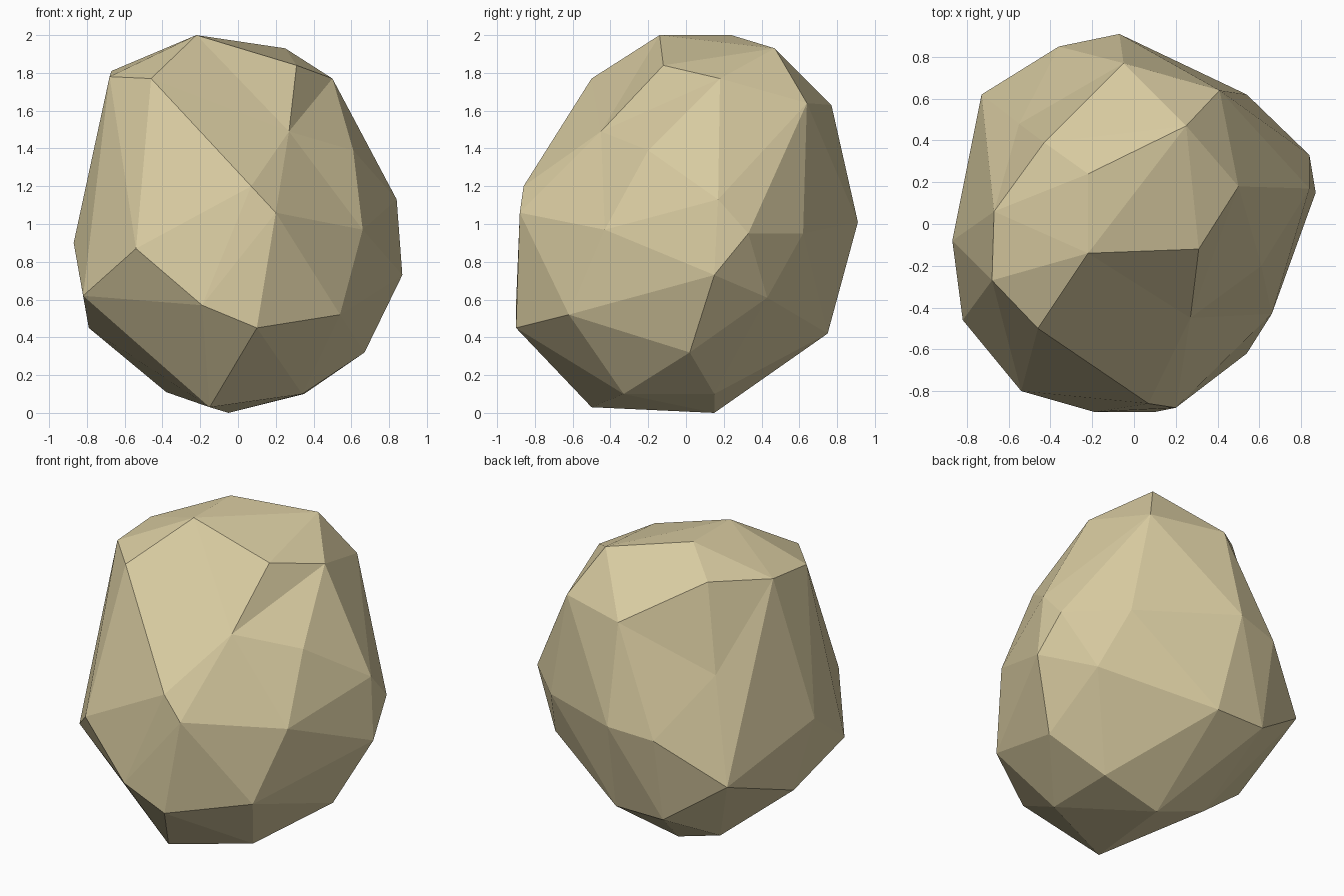
import bpy
import bmesh
from mathutils import Vector

# Remove the default cube
default_cube = bpy.data.objects.get("Cube")
if default_cube:
    bpy.data.objects.remove(default_cube, do_unlink=True)

CENTRE = Vector((0, 0, 1))


def make_material(name, colour):
    material = bpy.data.materials.new(name)
    material.use_nodes = True
    material.diffuse_color = colour
    shader = material.node_tree.nodes["Principled BSDF"]
    shader.inputs["Base Color"].default_value = colour
    shader.inputs["Roughness"].default_value = 0.9
    return material


def add_corners(bm, corners, lift=1.0):
    """Add corners given in hundredths; lift pushes them away from the centre.
    Returns each new vertex together with its final resting place."""
    placed = []
    for corner in corners:
        rest = Vector(corner) / 100
        raised = CENTRE + (rest - CENTRE) * lift
        placed.append((bm.verts.new(raised), rest))
    return placed


# Corner bands of the boulder, from the top down
crown = [(-22, -14, 200), (-22, 24, 200), (25, 47, 193), (31, -12, 184),
         (50, 18, 177), (-46, -50, 177), (-68, -27, 178), (-67, 6, 181),
         (-43, 39, 185)]
shoulder = [(-5, 77, 163), (41, 64, 164), (61, -20, 139), (7, -86, 120),
            (20, -88, 106), (84, 17, 113)]
belly = [(66, -43, 97), (84, 33, 95), (54, 62, 95), (-7, 91, 101),
         (-36, 85, 97), (-87, -8, 90), (-54, -80, 87), (87, 15, 73),
         (-73, 62, 68), (64, 43, 61), (-82, -46, 62), (-19, -90, 57)]
skirt = [(54, -62, 52), (10, -90, 45), (-79, 2, 45), (-2, 75, 42),
         (-36, 75, 42), (67, 2, 32)]
foot = [(34, -33, 10), (35, 15, 10), (-38, 19, 11), (-15, -50, 3), (-5, 15, 0)]

# Hollows: the diagonal notch in front and the dimple at the back
notch_top = [(27, -45, 149)]
notch_bottom = [(-9, -75, 113)]
back_dimple = [(-55, 48, 131)]

# Wrap a faceted skin around the corners while the hollows are raised
bm = bmesh.new()
placed = []
for band in (crown, shoulder, belly, skirt, foot):
    placed += add_corners(bm, band)
placed += add_corners(bm, notch_top, lift=1.28)
placed += add_corners(bm, notch_bottom, lift=1.1)
placed += add_corners(bm, back_dimple, lift=1.08)
bmesh.ops.convex_hull(bm, input=list(bm.verts))

# Press the hollows back in, then drop any corner the skin does not use
for vertex, rest in placed:
    if vertex.is_valid:
        vertex.co = rest
loose = [vertex for vertex in bm.verts if not vertex.link_faces]
bmesh.ops.delete(bm, geom=loose, context="VERTS")
bmesh.ops.recalc_face_normals(bm, faces=list(bm.faces))
for face in bm.faces:
    face.smooth = False

# Boulder object
mesh = bpy.data.meshes.new("boulder")
bm.to_mesh(mesh)
bm.free()
mesh.materials.append(make_material("sandy_stone", (0.68, 0.59, 0.35, 1.0)))
boulder = bpy.data.objects.new("boulder", mesh)
bpy.context.collection.objects.link(boulder)
